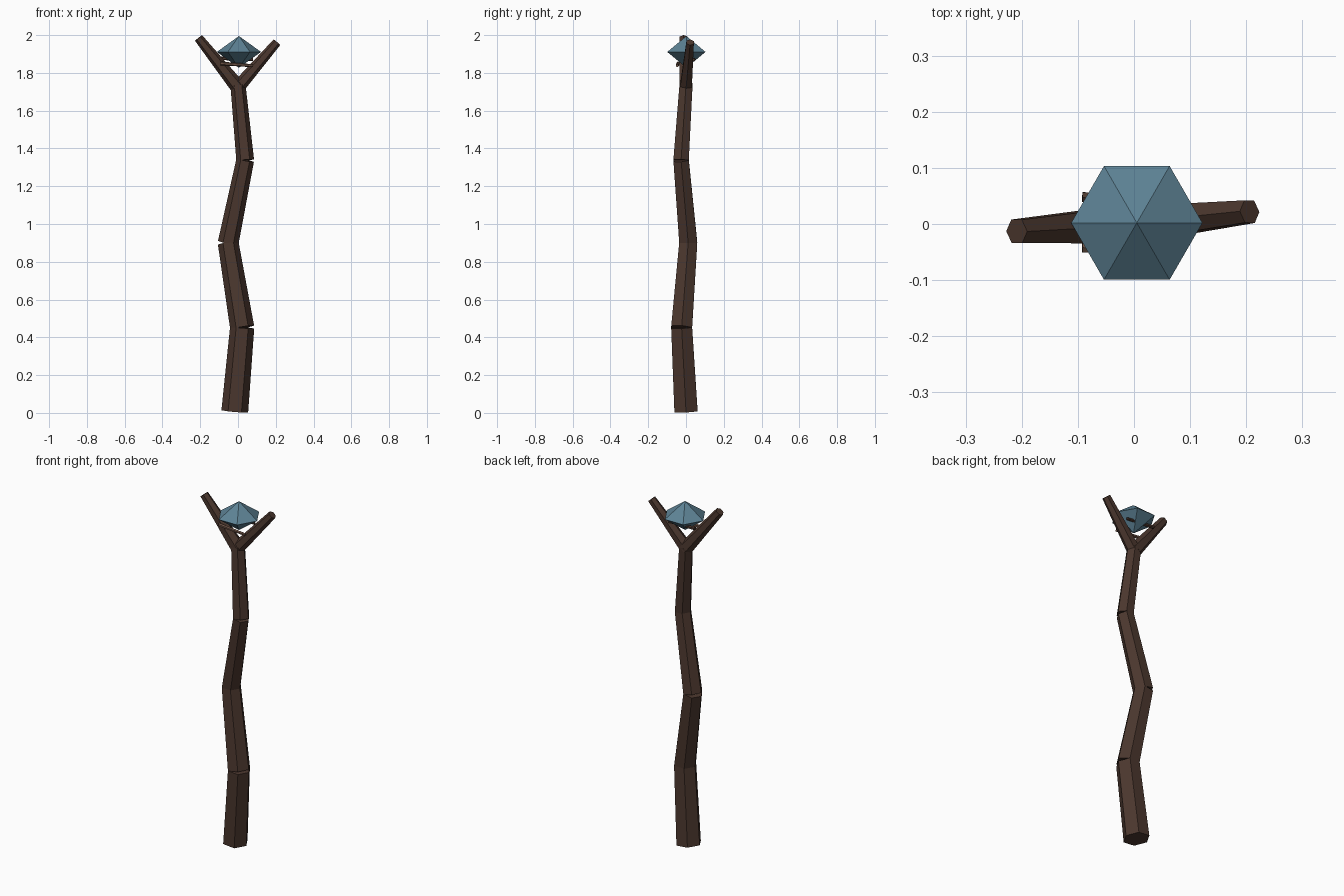
import bpy, bmesh, math
from mathutils import Vector, Matrix

if "Cube" in bpy.data.objects:
    bpy.data.objects.remove(bpy.data.objects["Cube"])


def material(name, rgb):
    m = bpy.data.materials.new(name)
    m.diffuse_color = (*rgb, 1)
    m.use_nodes = True
    m.node_tree.nodes["Principled BSDF"].inputs["Base Color"].default_value = m.diffuse_color
    return m


bark = material("bark", (0.07, 0.038, 0.027))
cord = material("cord", (0.15, 0.085, 0.06))
gem = material("crystal", (0.11, 0.225, 0.30))


def finish(bm, name, mat):
    bmesh.ops.recalc_face_normals(bm, faces=bm.faces)
    me = bpy.data.meshes.new(name)
    bm.to_mesh(me)
    bm.free()
    me.materials.append(mat)
    ob = bpy.data.objects.new(name, me)
    bpy.context.collection.objects.link(ob)
    return ob


def limb(name, a, b, r1, r2, mat, sides=6):
    """Flat-sided tapered stick from a to b, corners facing +-x."""
    a, b = Vector(a), Vector(b)
    d = b - a
    bm = bmesh.new()
    bmesh.ops.create_cone(bm, cap_ends=True, segments=sides, radius1=r1, radius2=r2, depth=d.length)
    turn = Vector((0, 0, 1)).rotation_difference(d).to_matrix().to_4x4()
    bm.transform(Matrix.Translation((a + b) / 2) @ turn @ Matrix.Rotation(math.radians(90), 4, 'Z'))
    return finish(bm, name, mat)


# crooked shaft: four separate hexagonal lengths
joints = [((-0.017, 0.0, 0.008), 0.071), ((0.022, -0.023, 0.452), 0.064),
          ((-0.052, 0.012, 0.90), 0.055), ((0.038, -0.026, 1.338), 0.047),
          ((0.0, 0.0, 1.735), 0.040)]
for i, ((a, r1), (b, r2)) in enumerate(zip(joints, joints[1:])):
    limb(f"shaft_{i + 1}", a, b, r1, r2, bark)

# forked branches
limb("left_branch", (0.003, 0.0, 1.72), (-0.209, -0.013, 1.985), 0.040, 0.024, bark)
limb("right_branch", (0.005, 0.0, 1.73), (0.206, 0.022, 1.962), 0.036, 0.023, bark)

# thin cross twigs holding the crystal
limb("front_twig", (-0.092, -0.042, 1.85), (0.08, -0.046, 1.838), 0.010, 0.008, cord)
limb("back_twig", (-0.092, 0.048, 1.878), (0.08, 0.040, 1.87), 0.010, 0.008, bark)

# crystal: six-sided double pyramid
bm = bmesh.new()
top = bm.verts.new((0.005, 0.002, 1.995))
low = bm.verts.new((0.005, 0.002, 1.827))
ring = [bm.verts.new((0.005 + 0.117 * math.cos(k * math.pi / 3),
                      0.002 + 0.117 * math.sin(k * math.pi / 3), 1.911)) for k in range(6)]
for k in range(6):
    p, q = ring[k], ring[(k + 1) % 6]
    bm.faces.new((p, q, top))
    bm.faces.new((q, p, low))
finish(bm, "crystal", gem)
